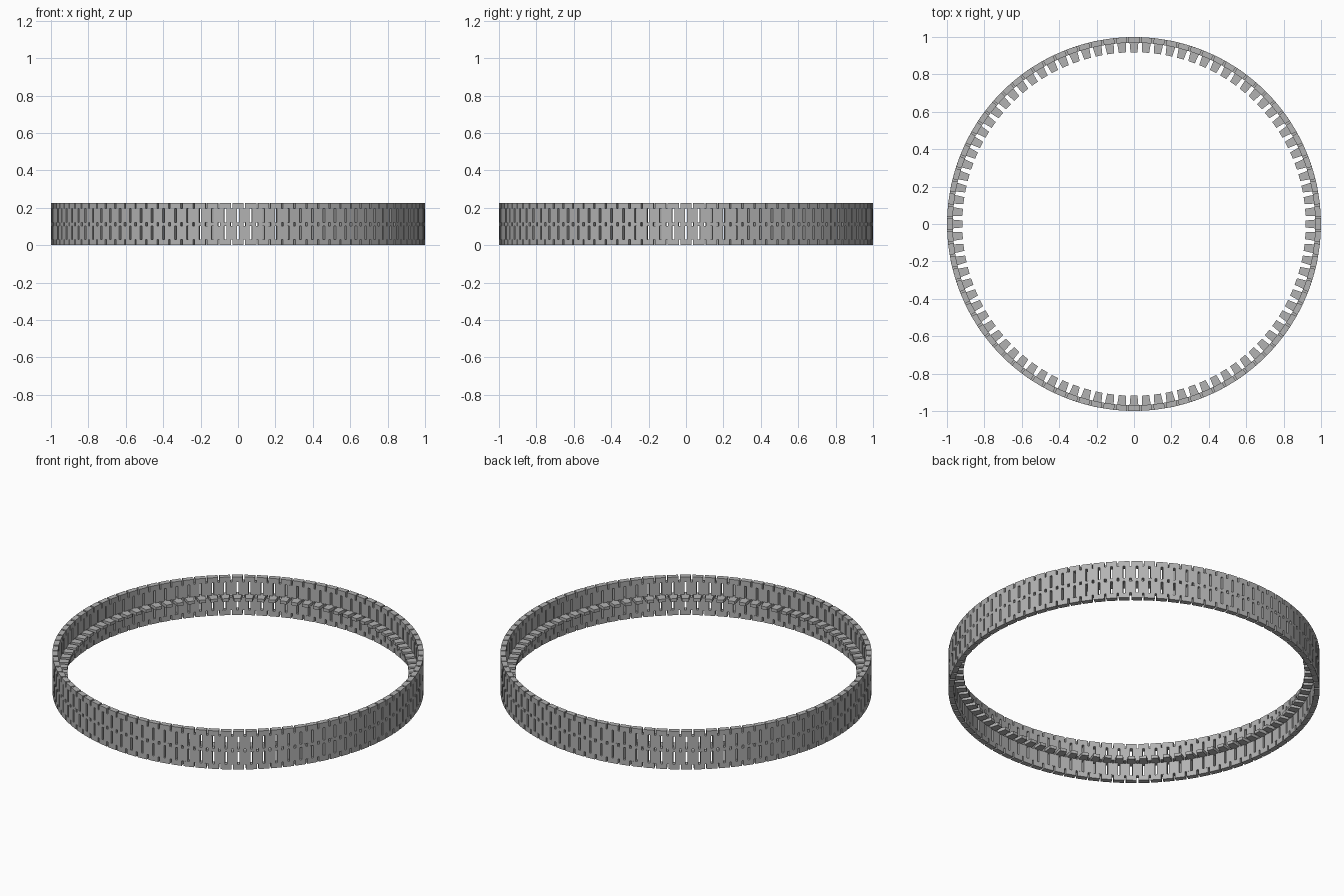
import bpy, bmesh, math
from mathutils import Matrix, Vector

if "Cube" in bpy.data.objects:
    bpy.data.objects.remove(bpy.data.objects["Cube"])

LINKS = 92
STEP = 2 * math.pi / LINKS
R_IN, R_OUT = 0.969, 0.999
PITCH = R_OUT * STEP
HEIGHT = 0.226
END = 0.03                    # height of the edge knuckles
MID0, MID1 = 0.104, 0.122     # height range of the middle knuckle

steel = bpy.data.materials.new("steel_grey")
steel.diffuse_color = (0.45, 0.45, 0.45, 1)
steel.use_nodes = True
steel.node_tree.nodes["Principled BSDF"].inputs["Base Color"].default_value = steel.diffuse_color


def block(bm, angle, r0, r1, w0, w1, z0, z1):
    """Block pointing outwards at an angle; w0 and w1 are its inner and outer widths."""
    turn = Matrix.Rotation(angle, 4, 'Z')
    v = [bm.verts.new(turn @ Vector((r, s * w / 2, z)))
         for z in (z0, z1) for r, w, s in ((r0, w0, -1), (r1, w1, -1), (r1, w1, 1), (r0, w0, 1))]
    for f in ((3, 2, 1, 0), (4, 5, 6, 7), (0, 1, 5, 4), (1, 2, 6, 5), (2, 3, 7, 6), (3, 0, 4, 7)):
        bm.faces.new([v[i] for i in f])


def ring(name, offset, r0, r1, w0, w1, spans):
    bm = bmesh.new()
    for k in range(LINKS):
        for z0, z1 in spans:
            block(bm, (k + offset) * STEP, r0, r1, w0, w1, z0, z1)
    mesh = bpy.data.meshes.new(name)
    bm.to_mesh(mesh)
    bm.free()
    mesh.materials.append(steel)
    ob = bpy.data.objects.new(name, mesh)
    bpy.context.collection.objects.link(ob)


def widths(gap):
    return R_IN * STEP - gap, PITCH - gap


# Flat track plates, upper and lower rows
ring("track_plates", 0.5, R_IN, R_OUT, *widths(0.011),
     [(END, MID0), (MID1, HEIGHT - END)])
# Knuckles that bridge neighbouring plates, half a link further round
ring("edge_knuckles", 0, R_IN, R_OUT, *widths(0.009),
     [(0, END), (HEIGHT - END, HEIGHT)])
ring("middle_knuckles", 0, R_IN, R_OUT, *widths(0.011), [(MID0, MID1)])
# Guide teeth on the inside
ring("guide_teeth", 0, 0.918, R_IN, 0.037, 0.047, [(MID0, MID1)])
